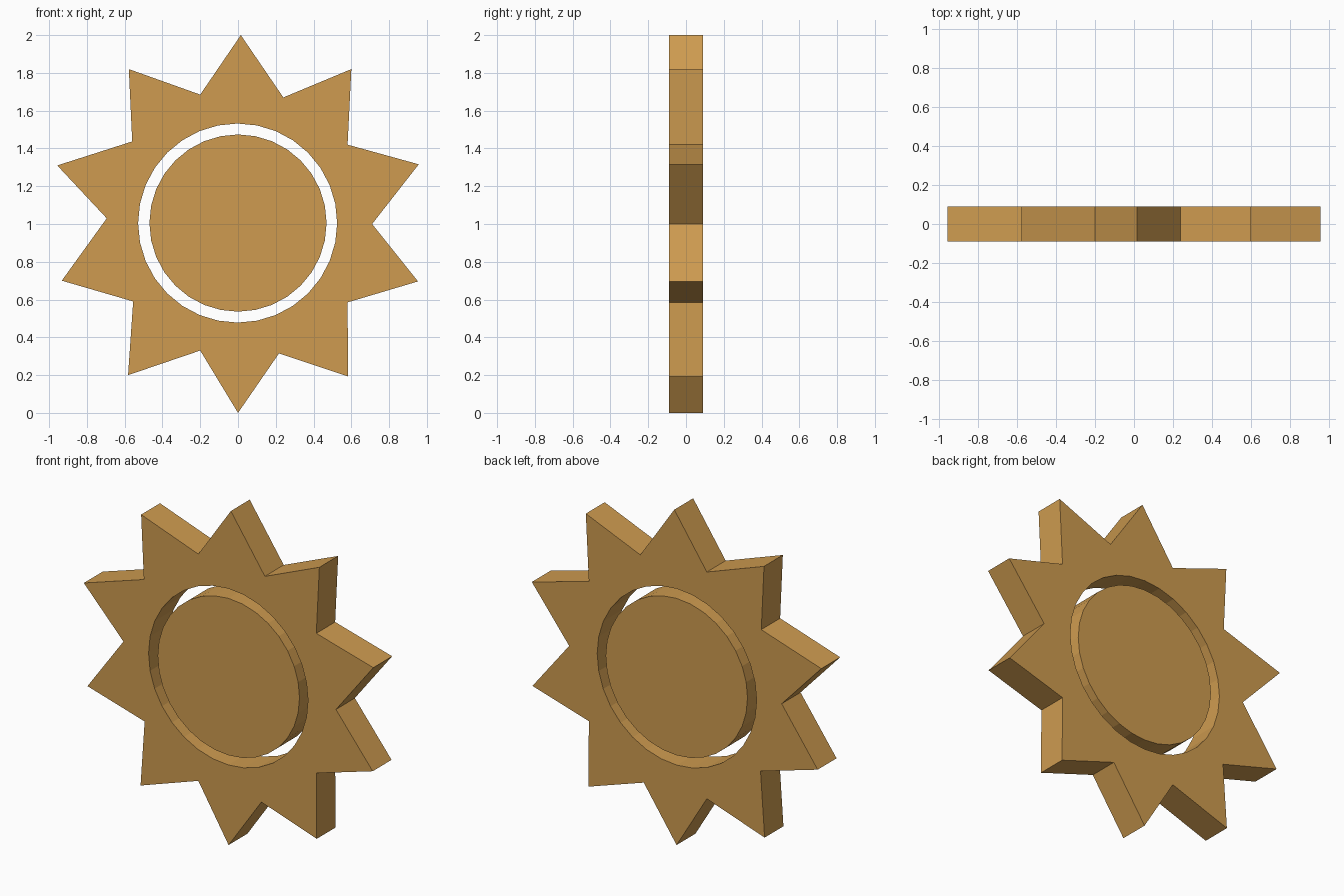
import bpy
from math import cos, sin, tau, pi

if "Cube" in bpy.data.objects:
    bpy.data.objects.remove(bpy.data.objects["Cube"])

HALF_DEPTH = 0.089
CENTRE_Z = 1.005

wood = bpy.data.materials.new("warm_orange")
wood.diffuse_color = (0.62, 0.33, 0.08, 1)
wood.use_nodes = True
wood.node_tree.nodes["Principled BSDF"].inputs["Base Color"].default_value = wood.diffuse_color


def circle(radius, cx=0.0, sides=32):
    return [(cx + radius * cos(tau * i / sides), CENTRE_Z + radius * sin(tau * i / sides))
            for i in range(sides)]


def plate(name, outlines):
    """Extrude closed x/z outlines into a flat plate; inner outlines become holes."""
    curve = bpy.data.curves.new(name, 'CURVE')
    curve.dimensions = '2D'
    curve.fill_mode = 'BOTH'
    curve.extrude = HALF_DEPTH
    for outline in outlines:
        spline = curve.splines.new('POLY')
        spline.points.add(len(outline) - 1)
        for point, (x, z) in zip(spline.points, outline):
            point.co = (x, z, 0, 1)
        spline.use_cyclic_u = True
    obj = bpy.data.objects.new(name, curve)
    bpy.context.collection.objects.link(obj)
    obj.rotation_euler.x = pi / 2
    bpy.ops.object.select_all(action='DESELECT')
    obj.select_set(True)
    bpy.context.view_layer.objects.active = obj
    bpy.ops.object.convert(target='MESH')
    obj = bpy.context.object
    obj.data.materials.clear()
    obj.data.materials.append(wood)
    obj.data.shade_flat()
    return obj


# Hand-cut ten-ray outline, clockwise from the top tip
rays = [(0.015, 2.0), (0.24, 1.67), (0.60, 1.82), (0.58, 1.42), (0.957, 1.316),
        (0.71, 1.0), (0.953, 0.696), (0.58, 0.585), (0.583, 0.193), (0.217, 0.315),
        (0.0, 0.0), (-0.20, 0.33), (-0.582, 0.20), (-0.555, 0.59), (-0.933, 0.70),
        (-0.695, 1.03), (-0.957, 1.31), (-0.56, 1.437), (-0.578, 1.82), (-0.20, 1.685)]

# Rayed ring with a round opening
plate("sun_rays", [rays, circle(0.527, -0.002)])

# Loose disc in the middle
plate("sun_disc", [circle(0.469)])
